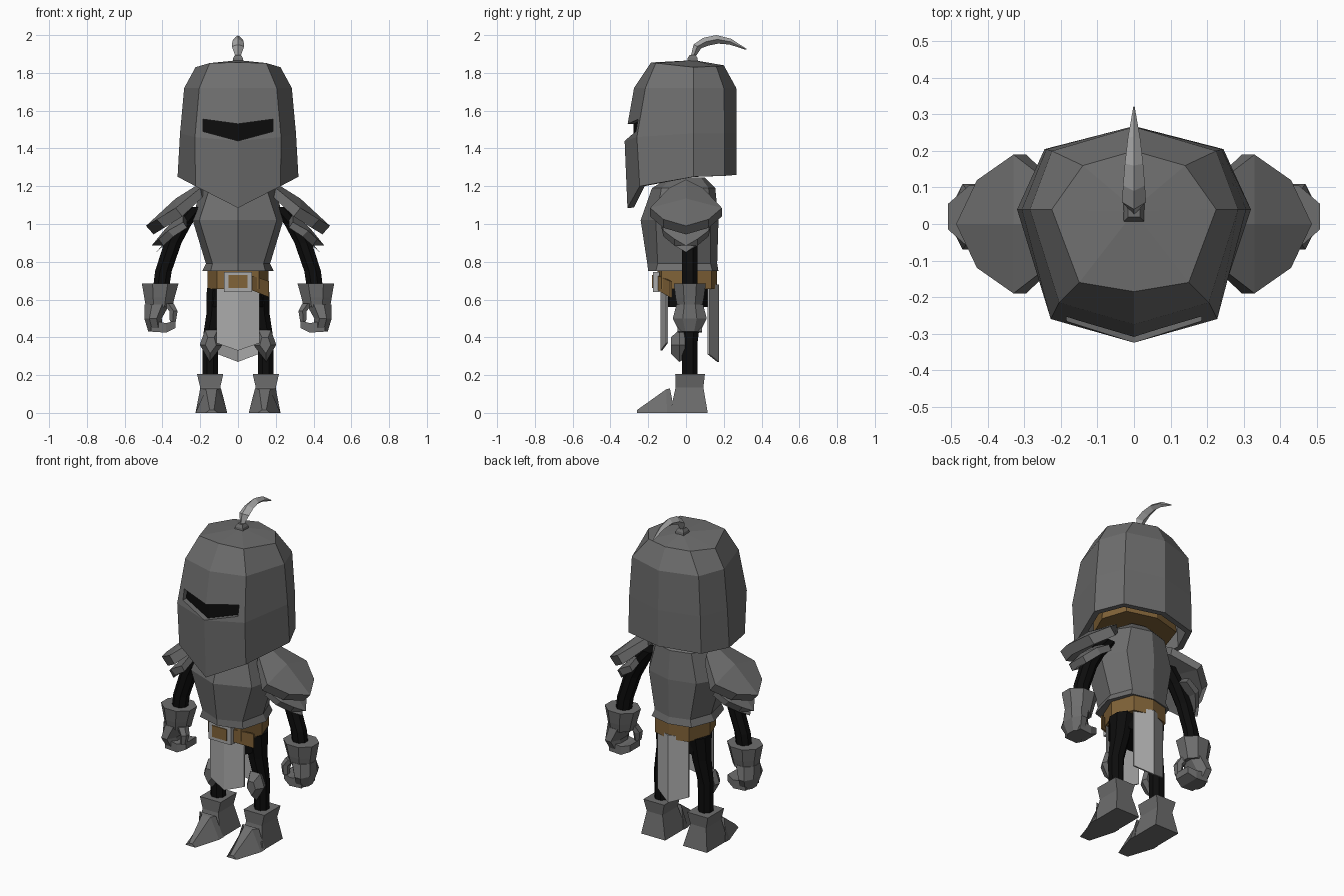
import bpy, bmesh
from math import cos, sin, pi

cube = bpy.data.objects.get("Cube")
if cube:
    bpy.data.objects.remove(cube, do_unlink=True)


def material(name, r, g, b):
    m = bpy.data.materials.new(name)
    m.use_nodes = True
    m.diffuse_color = (r, g, b, 1)
    m.node_tree.nodes["Principled BSDF"].inputs["Base Color"].default_value = (r, g, b, 1)
    return m


STEEL = material("dark steel", 0.155, 0.155, 0.155)
PALE = material("pale grey", 0.40, 0.40, 0.40)
BLACK = material("black cloth", 0.004, 0.004, 0.004)
LEATHER = material("brown leather", 0.22, 0.125, 0.04)


def loft(name, rings, mat, side=1, start=True, end=True):
    """Skin a row of equal-length point rings; side=-1 mirrors it across x."""
    bm = bmesh.new()
    loops = [[bm.verts.new((x * side, y, z)) for x, y, z in r] for r in rings]
    n = len(loops[0])
    for a, b in zip(loops, loops[1:]):
        for i in range(n):
            j = (i + 1) % n
            bm.faces.new((a[i], a[j], b[j], b[i]))
    if start:
        bm.faces.new(loops[0])
    if end:
        bm.faces.new(loops[-1])
    bmesh.ops.recalc_face_normals(bm, faces=bm.faces)
    me = bpy.data.meshes.new(name)
    bm.to_mesh(me)
    bm.free()
    me.materials.append(mat)
    ob = bpy.data.objects.new(name, me)
    bpy.context.collection.objects.link(ob)
    return ob


def mirrored(half):
    """Close a front-to-back half outline into a symmetric ring."""
    return half + [(-x, y, z) for x, y, z in half[-2:0:-1]]


def body_ring(z, front, fc, sx, bc, back):
    return mirrored([(0, front, z), (*fc, z), (sx, 0.0, z), (*bc, z), (0, back, z)])


def oval(x, y, z, rx, ry, n=8):
    return [(x + rx * cos(2 * pi * (i + .5) / n) / cos(pi / n),
             y + ry * sin(2 * pi * (i + .5) / n) / cos(pi / n), z) for i in range(n)]


def tube(name, path, mat, side=1, n=8):
    return loft(name, [oval(*p, n) for p in path], mat, side)


def rect(x0, x1, y0, y1, z):
    return [(x0, y0, z), (x1, y0, z), (x1, y1, z), (x0, y1, z)]


def rect_y(y, x0, x1, z0, z1):
    return [(x0, y, z0), (x1, y, z0), (x1, y, z1), (x0, y, z1)]


def rect_x(x, y0, y1, z0, z1):
    return [(x, y0, z0), (x, y1, z0), (x, y1, z1), (x, y0, z1)]


def chevron(ridge, edge, drop):
    """Ridged plate section: ridge (x, z), edge (x, y, z), thickness vector."""
    (rx, rz), (ex, ey, ez), (dx, dz) = ridge, edge, drop
    top = [(ex, -ey, ez), (rx, 0, rz), (ex, ey, ez)]
    return top + [(x + dx, y, z + dz) for x, y, z in reversed(top)]


def panel(name, w_top, w_low, y_mid, y_edge, z_top, z_edge, z_mid, mat, t=0.009):
    """Hanging panel folded along the middle with a pointed hem."""
    def row(w, ze, zm):
        f = [(-w, y_edge, ze), (0, y_mid, zm), (w, y_edge, ze)]
        return f + [(x, y + t, z) for x, y, z in reversed(f)]
    return loft(name, [row(w_top, z_top, z_top), row(w_low, z_edge, z_mid)], mat)


# Helmet shell with an eye slit cut through it
helmet = loft("helmet", [
    mirrored([(0, -.31, 1.085), (.225, -.245, 1.2), (.32, .04, 1.25), (.245, .205, 1.255), (0, .268, 1.26)]),
    mirrored([(0, -.325, 1.44), (.228, -.26, 1.46), (.307, .04, 1.48), (.24, .205, 1.48), (0, .268, 1.48)]),
    mirrored([(0, -.275, 1.72), (.205, -.215, 1.72), (.285, .04, 1.72), (.225, .2, 1.72), (0, .266, 1.72)]),
    mirrored([(0, -.185, 1.855), (.15, -.16, 1.852), (.225, .04, 1.83), (.14, .16, 1.835), (0, .2, 1.84)]),
    mirrored([(0, .02, 1.866), (.01, .02, 1.866), (.015, .035, 1.866), (.01, .05, 1.866), (0, .05, 1.866)]),
], STEEL, start=False)
slit = [(-.185, 1.555), (0, 1.53), (.185, 1.555), (.185, 1.49), (0, 1.44), (-.185, 1.49)]
cutter = loft("slit_cutter", [[(x, y, z) for x, z in slit] for y in (-.5, -.1)], STEEL)
cutter.hide_render = True
shell = helmet.modifiers.new("shell", 'SOLIDIFY')
shell.thickness, shell.offset = 0.035, -1
cut = helmet.modifiers.new("slit", 'BOOLEAN')
cut.operation, cut.object, cut.solver = 'DIFFERENCE', cutter, 'EXACT'
bpy.context.view_layer.objects.active = helmet
for m in ("shell", "slit"):
    bpy.ops.object.modifier_apply(modifier=m)
bpy.data.objects.remove(cutter, do_unlink=True)
panel("dark_visor", .2, .2, -.277, -.22, 1.6, 1.4, 1.4, BLACK)

# Head inside the helmet
loft("head", [body_ring(z, -.19 * s, (.16 * s, -.16 * s), .23 * s, (.18 * s, .15 * s), .2 * s)
              for z, s in ((1.255, 1), (1.6, .95))], LEATHER)

# Plume and its socket
tube("plume_socket", [(0, .035, 1.85, .03, .03), (0, .035, 1.878, .026, .026),
                      (0, .035, 1.895, .016, .016)], STEEL, n=4)
feather = [(.025, 1.885, .05, 1.885, .012), (.04, 1.95, .08, 1.93, .033), (.09, 1.985, .12, 1.945, .03),
           (.16, 2.0, .17, 1.955, .025), (.24, 1.98, .23, 1.95, .017), (.322, 1.926, .318, 1.922, .002)]
loft("plume", [[(0, a, b), (w, (a + c) / 2, (b + d) / 2), (0, c, d), (-w, (a + c) / 2, (b + d) / 2)]
               for a, b, c, d, w in feather], PALE)

# Breastplate
loft("breastplate", [
    body_ring(.75, -.2, (.145, -.16), .19, (.135, .14), .172),
    body_ring(.79, -.205, (.135, -.15), .17, (.12, .13), .165),
    body_ring(1.02, -.24, (.205, -.16), .24, (.16, .13), .172),
    body_ring(1.19, -.18, (.15, -.13), .2, (.12, .12), .155),
    body_ring(1.245, -.09, (.08, -.07), .11, (.08, .08), .1)], STEEL)

# Hips, belt, buckle and strap end
loft("hips", [body_ring(z, -.1, (.11, -.09), .155, (.11, .09), .115) for z in (.56, .76)], BLACK)
loft("belt", [body_ring(z, -.15, (.11, -.13), .162, (.115, .135), .165) for z in (.655, .755)], LEATHER)
loft("buckle_frame", [rect_y(y, -.075, .075, .64, .745) for y in (-.175, -.14)], PALE)
loft("buckle_centre", [rect_y(y, -.05, .05, .66, .73) for y in (-.18, -.172)], LEATHER)
loft("strap_end", [[(x, y, z), (x, y, z + h), (x, y + .01, z + h), (x, y + .01, z)]
                   for x, y, z, h in ((.06, -.16, .655, .075), (.165, -.085, .612, .085))], LEATHER)

# Cloth panels
panel("front_tabard", .115, .115, -.135, -.105, .68, .37, .33, PALE)
panel("back_tabard", .105, .105, .165, .115, .68, .31, .27, PALE)

for side, tag in ((1, "left_"), (-1, "right_")):
    # Shoulder plates
    loft(tag + "shoulder_plate", [
        chevron((.17, 1.235), (.2, .09, 1.19), (-.01, -.05)),
        chevron((.33, 1.135), (.33, .19, 1.085), (-.035, -.045)),
        chevron((.487, .99), (.43, .12, 1.025), (-.04, -.045))], STEEL, side)
    loft(tag + "lower_shoulder_plate", [
        chevron((.29, 1.06), (.29, .13, 1.01), (-.02, -.03)),
        chevron((.38, .98), (.37, .12, .965), (-.03, -.03)),
        chevron((.458, .885), (.42, .06, .92), (-.025, -.035))], STEEL, side)

    # Arm
    tube(tag + "arm", [(.22, .02, 1.09, .05, .05), (.295, .02, 1.0, .05, .045), (.345, .02, .9, .046, .042),
                       (.395, .02, .75, .044, .04), (.41, .02, .64, .042, .04)], BLACK, side)

    # Gauntlet: cuff, palm, curled fingers, thumb
    tube(tag + "cuff", [(.418, .02, .56, .07, .065), (.416, .02, .61, .08, .075),
                        (.412, .02, .685, .097, .085)], STEEL, side)
    tube(tag + "palm", [(.428, .02, .575, .066, .07), (.45, .02, .5, .046, .09),
                        (.435, .02, .43, .04, .055)], STEEL, side)
    loft(tag + "fingers", [rect_x(.46, -.045, .085, .43, .49), rect_x(.38, -.045, .085, .425, .475),
                           rect_x(.33, -.03, .07, .45, .49)], STEEL, side)
    tube(tag + "thumb", [(.37, -.01, .58, .03, .03), (.342, -.025, .54, .022, .028),
                         (.345, -.03, .485, .016, .02)], STEEL, side, 6)

    # Leg and knee guard
    tube(tag + "leg", [(.147, .02, .15, .04, .04), (.147, .02, .38, .042, .042),
                       (.12, .02, .52, .048, .06), (.11, .02, .66, .055, .08)], BLACK, side)
    knee = [(.108, .44), (.175, .44), (.202, .36), (.15, .27), (.085, .355)]
    loft(tag + "knee_guard", [[(.145 + (x - .145) * k, y, .36 + (z - .36) * k) for x, z in knee]
                              for y, k in ((-.005, .8), (-.035, 1), (-.08, .5))], STEEL, side)

    # Boot: flared ankle, heel block and pointed toe cap
    loft(tag + "boot", [rect(.06, .222, -.085, .115, 0), rect(.094, .2, -.055, .092, .135),
                        rect(.078, .217, -.057, .1, .205)], STEEL, side)
    loft(tag + "toe_cap", [
        [(.057, -.06, 0), (.225, -.06, 0), (.2, -.085, .13), (.09, -.085, .13)],
        [(.057, -.1, 0), (.225, -.1, 0), (.17, -.105, .125), (.112, -.105, .125)],
        [(.105, -.26, 0), (.172, -.26, 0), (.15, -.258, .016), (.127, -.258, .016)]], STEEL, side)
